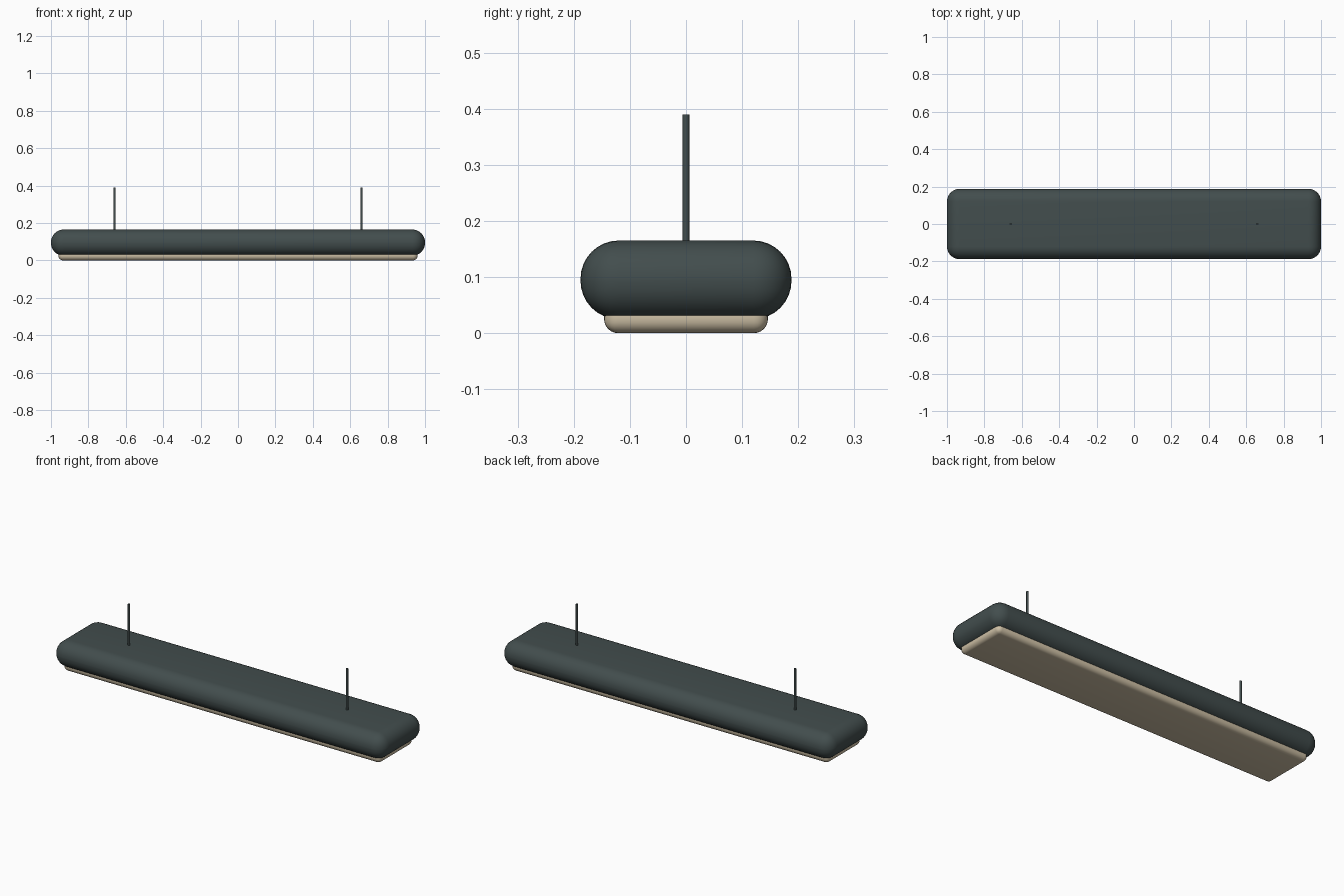
import bpy
import math

cube = bpy.data.objects.get("Cube")
if cube:
    bpy.data.objects.remove(cube, do_unlink=True)


def make_material(name, rgb):
    mat = bpy.data.materials.new(name)
    mat.use_nodes = True
    mat.diffuse_color = (*rgb, 1)
    mat.node_tree.nodes["Principled BSDF"].inputs["Base Color"].default_value = (*rgb, 1)
    return mat


def finish(obj, name, mat):
    obj.name = name
    obj.data.materials.append(mat)
    bpy.ops.object.shade_smooth_by_angle(angle=math.radians(35))


def rounded_box(name, half_x, half_y, bottom, top, radius, segments, mat):
    bpy.ops.mesh.primitive_cube_add(size=2, location=(0, 0, (bottom + top) / 2))
    obj = bpy.context.object
    obj.scale = (half_x, half_y, (top - bottom) / 2)
    bpy.ops.object.transform_apply(location=False, rotation=False, scale=True)
    bevel = obj.modifiers.new("rounded_edges", "BEVEL")
    bevel.width = radius
    bevel.segments = segments
    bevel.limit_method = "NONE"
    bpy.ops.object.modifier_apply(modifier=bevel.name)
    finish(obj, name, mat)


charcoal = make_material("charcoal_green", (0.055, 0.075, 0.075))
cream = make_material("warm_cream", (0.62, 0.53, 0.38))

# Lamp housing and the light panel set into its underside
rounded_box("housing", 1.0, 0.188, 0.025, 0.165, 0.068, 8, charcoal)
rounded_box("light_panel", 0.96, 0.146, 0.0, 0.055, 0.025, 6, cream)

# Hanging rods
for side, x in (("left", 0.66), ("right", -0.66)):
    bpy.ops.mesh.primitive_cylinder_add(vertices=12, radius=0.006, depth=0.24,
                                        location=(x, 0, 0.27))
    finish(bpy.context.object, side + "_hanging_rod", charcoal)
